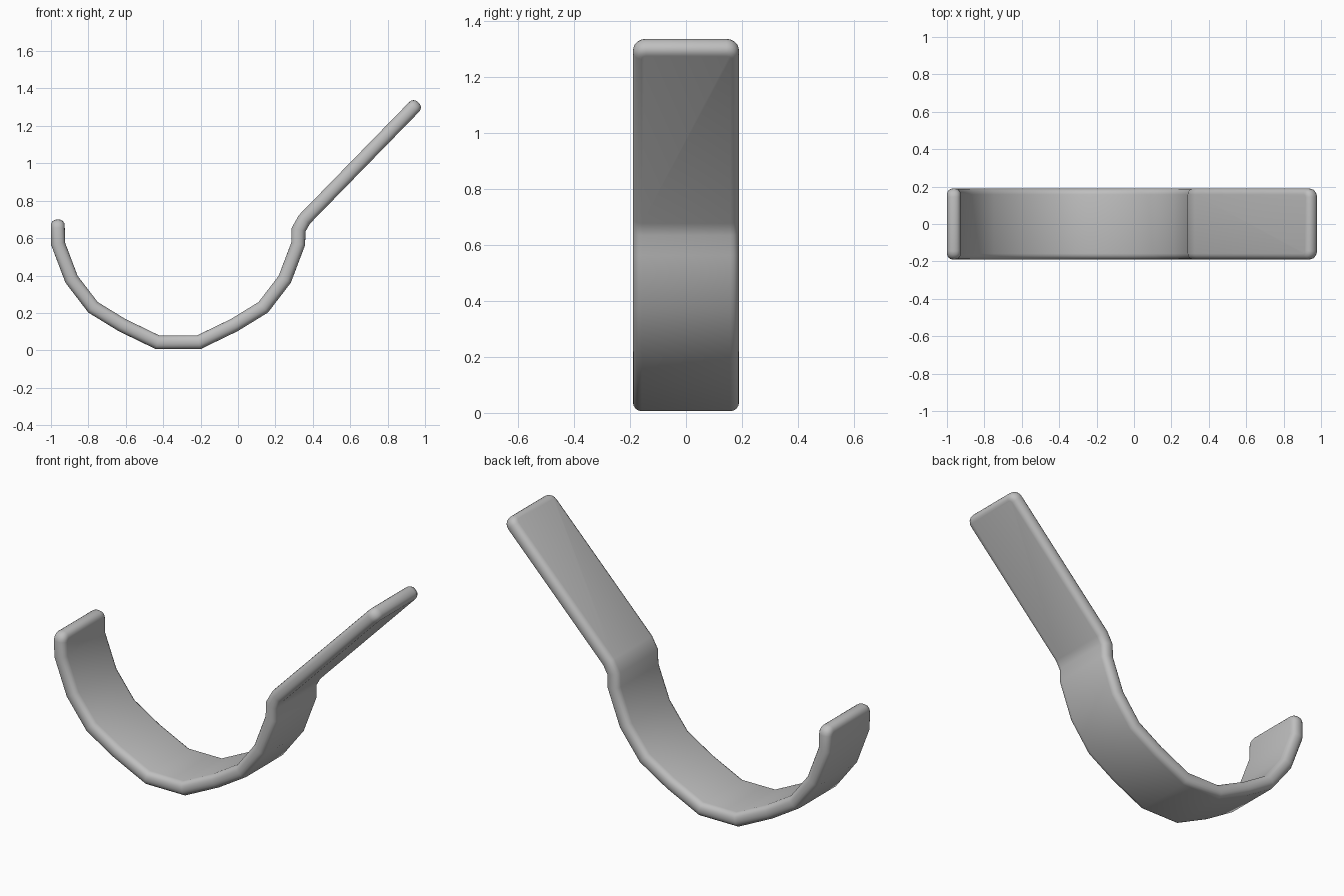
import bpy
import bmesh
from mathutils import Vector

cube = bpy.data.objects.get("Cube")
if cube:
    bpy.data.objects.remove(cube, do_unlink=True)

WIDTH = 0.38
THICK = 0.074
CENTRE = -0.32

# One colour for the whole bracket
grey = bpy.data.materials.new("light grey")
grey.use_nodes = True
colour = (0.52, 0.52, 0.52, 1)
grey.diffuse_color = colour
grey.node_tree.nodes["Principled BSDF"].inputs["Base Color"].default_value = colour

# Centreline: faceted half ring, then a straight slanted arm
half = [(-0.962, 0.57), (-0.89, 0.38), (-0.775, 0.23), (-0.62, 0.135), (-0.43, 0.043)]
mirrored = [(2 * CENTRE - x, z) for x, z in reversed(half)]
path = [(-0.964, 0.70)] + half + mirrored + [(0.324, 0.645), (0.355, 0.70), (0.965, 1.325)]
path = [Vector(p) for p in path]


def offset(points, distance):
    """Mitred sideways offset of an open path."""
    result = []
    for i, p in enumerate(points):
        before = (p - points[i - 1]).normalized() if i else None
        after = (points[i + 1] - p).normalized() if i < len(points) - 1 else None
        before, after = before or after, after or before
        n1, n2 = Vector((-before.y, before.x)), Vector((-after.y, after.x))
        n = (n1 + n2).normalized()
        result.append(p + n * distance / n.dot(n1))
    return result


# Sweep a rectangular section along the path
bm = bmesh.new()
inner, outer = offset(path, THICK / 2), offset(path, -THICK / 2)
rings = []
for a, b in zip(inner, outer):
    section = [(a, -1), (a, 1), (b, 1), (b, -1)]
    rings.append([bm.verts.new((p.x, s * WIDTH / 2, p.y)) for p, s in section])
for r, s in zip(rings, rings[1:]):
    for k in range(4):
        m = (k + 1) % 4
        bm.faces.new((r[k], r[m], s[m], s[k]))
bm.faces.new(rings[0])
bm.faces.new(rings[-1])
bmesh.ops.recalc_face_normals(bm, faces=bm.faces)

# Round the strip's end corners in plan
corners = [bm.edges.get((r[a], r[b])) for r in (rings[0], rings[-1]) for a, b in ((1, 2), (3, 0))]
bmesh.ops.bevel(bm, geom=corners, offset=0.045, segments=4, profile=0.5, affect='EDGES')

mesh = bpy.data.meshes.new("curved_strap_bracket")
bm.to_mesh(mesh)
bm.free()
mesh.materials.append(grey)
bracket = bpy.data.objects.new("curved_strap_bracket", mesh)
bpy.context.collection.objects.link(bracket)

# Soft rounded rim all the way around
bevel = bracket.modifiers.new("rounded rim", 'BEVEL')
bevel.width = 0.032
bevel.segments = 4
bevel.limit_method = 'ANGLE'
bevel.angle_limit = 1.05

bpy.context.view_layer.objects.active = bracket
bracket.select_set(True)
bpy.ops.object.modifier_apply(modifier=bevel.name)
bpy.ops.object.shade_smooth_by_angle(angle=0.9)
